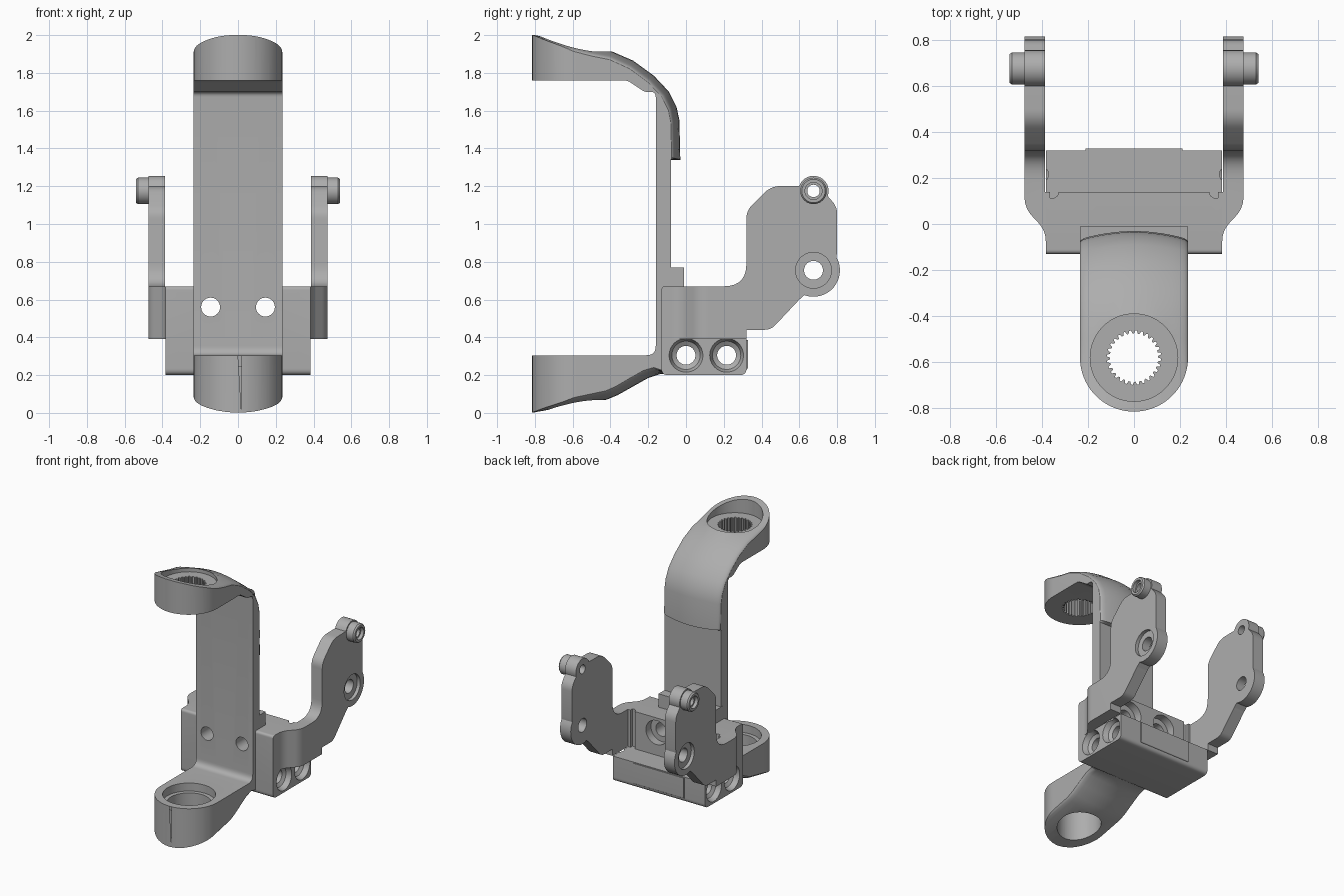
import bpy
import bmesh
from math import sin, cos, pi, radians
from mathutils import Vector

cube = bpy.data.objects.get("Cube")
if cube:
    bpy.data.objects.remove(cube, do_unlink=True)

GREY = (0.42, 0.42, 0.42, 1)
metal = bpy.data.materials.new("plain grey")
metal.use_nodes = True
metal.diffuse_color = GREY
metal.node_tree.nodes["Principled BSDF"].inputs["Base Color"].default_value = GREY


def place(axis, t, a, b):
    """Point at t along an axis, with (a, b) the other two axes in order."""
    return {"x": (t, a, b), "y": (a, t, b), "z": (a, b, t)}[axis]


def loft(name, rings):
    """Closed solid through rings of equal length."""
    bm = bmesh.new()
    rows = [[bm.verts.new(p) for p in ring] for ring in rings]
    n = len(rows[0])
    bm.faces.new(rows[0])
    bm.faces.new(rows[-1])
    for low, high in zip(rows, rows[1:]):
        for i in range(n):
            j = (i + 1) % n
            bm.faces.new((low[i], low[j], high[j], high[i]))
    bmesh.ops.recalc_face_normals(bm, faces=bm.faces)
    mesh = bpy.data.meshes.new(name)
    bm.to_mesh(mesh)
    bm.free()
    mesh.materials.append(metal)
    obj = bpy.data.objects.new(name, mesh)
    bpy.context.collection.objects.link(obj)
    return obj


def prism(name, axis, pts, lo, hi):
    return loft(name, [[place(axis, t, *p) for p in pts] for t in (lo, hi)])


def arc(a, b, r, start, end, steps):
    turn = [radians(start + (end - start) * i / steps) for i in range(steps + 1)]
    return [(a + r * cos(t), b + r * sin(t)) for t in turn]


def turned(name, axis, centre, stations, sides=40):
    """Round solid from (position, radius) stations along an axis."""
    return loft(name, [[place(axis, t, *p) for p in
                        arc(*centre, r, 0, 360 - 360 / sides, sides - 1)]
                       for t, r in stations])


def rounded(corners, steps=7):
    """Polygon whose (a, b, radius) corners are filleted."""
    out = []
    for i, c in enumerate(corners):
        p = Vector(c[:2])
        if len(c) < 3:
            out.append(tuple(p))
            continue
        before = Vector(corners[i - 1][:2]) - p
        after = Vector(corners[(i + 1) % len(corners)][:2]) - p
        half = (pi - before.angle(after)) / 2
        reach = min(c[2] * sin(half) / cos(half), 0.48 * before.length, 0.48 * after.length)
        s, e = p + before.normalized() * reach, p + after.normalized() * reach
        for k in range(steps + 1):
            t = k / steps
            out.append(tuple(s * (1 - t) ** 2 + p * 2 * t * (1 - t) + e * t * t))
    return out


def apply(obj, mod):
    bpy.context.view_layer.objects.active = obj
    bpy.ops.object.modifier_apply(modifier=mod.name)


def combine(obj, operation, *tools):
    for tool in tools:
        mod = obj.modifiers.new("combine", "BOOLEAN")
        mod.operation, mod.solver, mod.object = operation, "EXACT", tool
        apply(obj, mod)
        bpy.data.objects.remove(tool, do_unlink=True)


def mirror(obj):
    apply(obj, obj.modifiers.new("mirror", "MIRROR"))


# Main bracket: C-shaped side profile with domed outer surfaces
HALF = 0.235
crown = [(-0.9, 2.012), (-0.8, 2.0), (-0.72, 1.983), (-0.5, 1.935), (-0.4, 1.917),
         (-0.28, 1.865), (-0.17, 1.785), (-0.09, 1.7), (-0.05, 1.62), (-0.035, 1.55), (-0.03, 1.34)]
back = [(-0.08, 1.34), (-0.08, 0.21)]
belly = [(-0.14, 0.205), (-0.2, 0.185), (-0.28, 0.14), (-0.36, 0.095), (-0.42, 0.07), (-0.9, -0.014)]
inside = rounded([(-0.9, 0.305), (-0.16, 0.305, 0.05), (-0.16, 1.7, 0.05), (-0.22, 1.7, 0.03),
                  (-0.31, 1.76, 0.06), (-0.9, 1.76)])


def sunk(p, hub_z, depth):
    v = Vector(p)
    return tuple(v + (Vector((-0.45, hub_z)) - v).normalized() * depth)


slices = []
dome = [(1, 0.048), (0.98, 0.041), (0.94, 0.034), (0.85, 0.027), (0.7, 0.019), (0.5, 0.01), (0.25, 0.003)]
for u, d in [(-u, d) for u, d in dome] + [(0, 0)] + dome[::-1]:
    outline = [sunk(p, 1.45, d) for p in crown] + back + [sunk(p, 0.55, d) for p in belly] + inside
    slices.append([(u * HALF, y, z) for y, z in outline])
bracket = loft("main_bracket", slices)

# Rounded nose of both arms
EYE = (0, -0.58)
nose = arc(*EYE, 0.2345, 180, 360, 40) + [(0.2345, 0.1), (-0.2345, 0.1)]
combine(bracket, "INTERSECT", prism("nose_shape", "z", nose, -0.5, 2.5))

# Splined eye on top, stepped eye below, screw holes in the web
TEETH = 28
spline = []
for i in range(TEETH):
    for f, r in ((0, 0.105), (0.3, 0.105), (0.5, 0.118), (0.8, 0.118)):
        a = 2 * pi * (i + f) / TEETH
        spline.append((EYE[0] + r * cos(a), EYE[1] + r * sin(a)))
combine(bracket, "DIFFERENCE",
        turned("recess", "z", EYE, [(1.885, 0.19), (2.2, 0.19)], 56),
        prism("spline", "z", spline, 1.6, 2.1),
        turned("eye", "z", EYE, [(-0.2, 0.15), (0.245, 0.15), (0.245, 0.18), (0.5, 0.18)], 56),
        *[turned("screw", "y", (x, 0.56), [(-0.3, 0.05), (0.1, 0.05)]) for x in (-0.145, 0.145)])

# Stop ledge behind the web
ledge = prism("web_ledge", "z", [(-HALF, -0.1), (HALF, -0.1), (HALF, -0.01), (-HALF, -0.01)], 0.6, 0.77)
combine(ledge, "DIFFERENCE",
        *[turned("screw", "y", (x, 0.56), [(-0.3, 0.05), (0.1, 0.05)]) for x in (-0.145, 0.145)])

# Base block: L-shaped section with screw holes both ways
block = prism("base_block", "x", rounded([(-0.13, 0.2, 0.035), (0.32, 0.2, 0.035), (0.32, 0.39),
                                          (0.14, 0.39), (0.14, 0.67), (-0.13, 0.67, 0.02)]), -0.383, 0.383)
bore = [(0.4, 0.096), (0.345, 0.075), (0.33, 0.05)]
combine(block, "DIFFERENCE",
        *[turned("cross_bore", "x", (y, 0.305), [(-t, r) for t, r in bore] + bore[::-1])
          for y in (0.0, 0.215)],
        *[turned("screw", "y", (x, 0.56), [(-0.3, 0.05), (0.08, 0.05), (0.08, 0.09), (0.3, 0.09)])
          for x in (-0.145, 0.145)],
        *[turned("relief", "z", (x, 0.14), [(0.39, 0.028), (0.8, 0.028)], 24) for x in (-0.355, 0.355)])
pad = prism("rear_pad", "x", rounded([(0.3, 0.23), (0.327, 0.23, 0.01), (0.327, 0.385), (0.3, 0.385)]), -0.21, 0.21)

# Side arms: plate outline cut to an outward-stepping plan
PIVOT, PIN = (0.675, 0.755), (0.675, 1.175)
plate = rounded([(-0.13, 0.39), (-0.13, 0.67, 0.025), (0.32, 0.67, 0.12), (0.32, 1.07, 0.1), (0.45, 1.2, 0.12)]
                + arc(*PIN, 0.08, 160, -20, 16)
                + [(0.8, 1.09, 0.1), (0.8, 0.85)]
                + arc(*PIVOT, 0.14, 30, -110, 16)
                + [(0.6, 0.6, 0.04), (0.45, 0.44, 0.08), (0.32, 0.44), (0.32, 0.39)])
arm = prism("side_arms", "x", plate, 0.2, 0.6)
plan = rounded([(0.365, -0.2), (0.383, -0.2), (0.383, -0.03, 0.12), (0.475, 0.07, 0.12), (0.475, 0.9),
                (0.386, 0.9), (0.386, 0.138), (0.365, 0.138)])
combine(arm, "INTERSECT", prism("plan", "z", plan, 0, 2))
combine(arm, "DIFFERENCE",
        turned("pivot_hole", "x", PIVOT, [(0.2, 0.05), (0.45, 0.05), (0.45, 0.095), (0.6, 0.095)]),
        turned("pin_hole", "x", PIN, [(0.2, 0.033), (0.6, 0.033)]))
mirror(arm)

# Hollow bosses at the arm tips
boss = turned("arm_bosses", "x", PIN, [(0.46, 0.07), (0.53, 0.07), (0.54, 0.062)])
combine(boss, "DIFFERENCE",
        turned("pin_hole", "x", PIN, [(0.4, 0.033), (0.515, 0.033), (0.515, 0.045), (0.6, 0.045)]))
mirror(boss)

# Smooth shading with crisp edges
bpy.ops.object.select_all(action="DESELECT")
for obj in (bracket, ledge, block, pad, arm, boss):
    obj.select_set(True)
bpy.context.view_layer.objects.active = bracket
bpy.ops.object.shade_smooth_by_angle(angle=radians(30))
